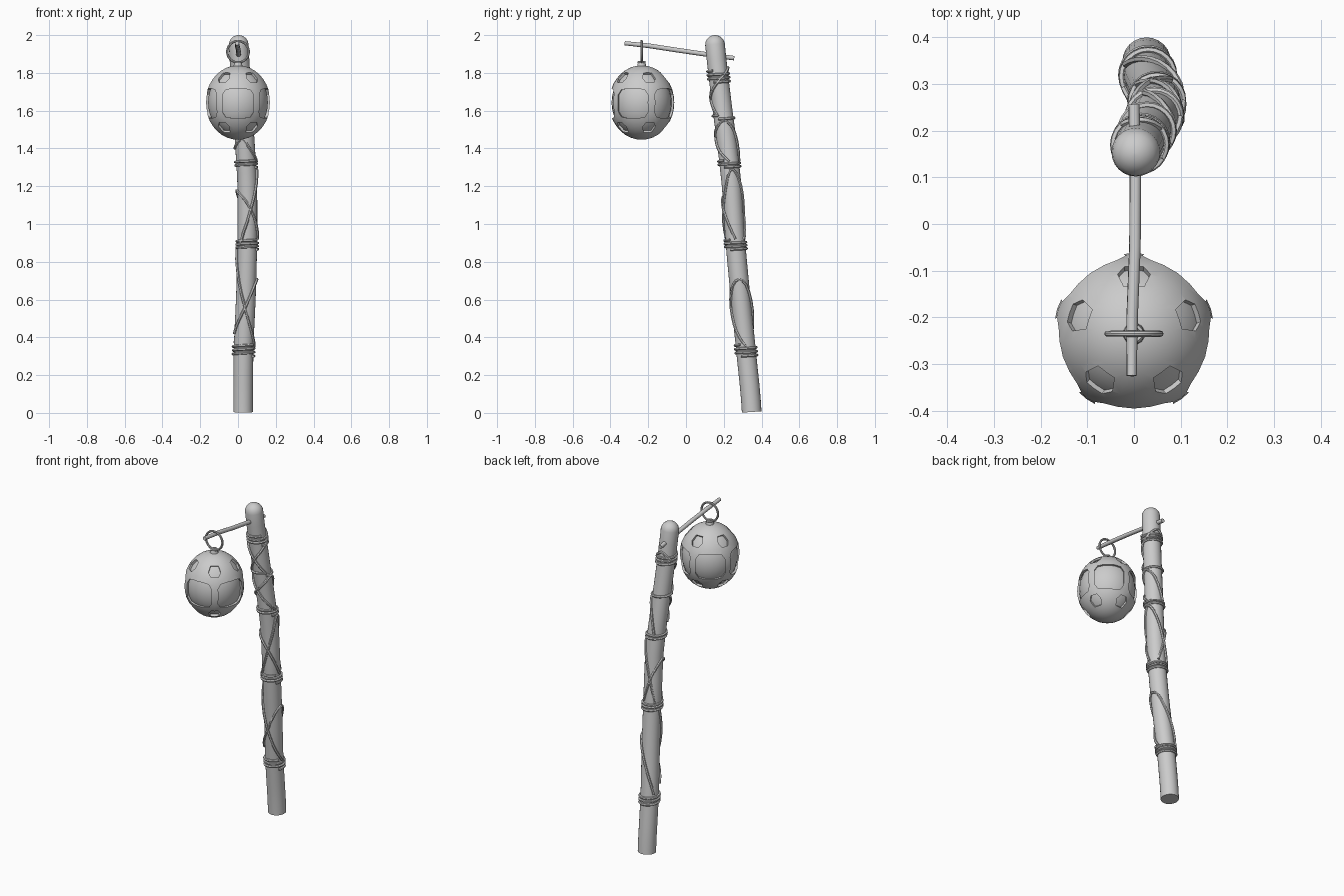
import bpy, bmesh
from math import sin, cos, pi, radians
from mathutils import Vector, Matrix

if "Cube" in bpy.data.objects:
    bpy.data.objects.remove(bpy.data.objects["Cube"])


def finish(name, bm, smooth=True):
    bmesh.ops.recalc_face_normals(bm, faces=bm.faces[:])
    me = bpy.data.meshes.new(name)
    bm.to_mesh(me)
    bm.free()
    ob = bpy.data.objects.new(name, me)
    bpy.context.collection.objects.link(ob)
    if smooth:
        bpy.context.view_layer.objects.active = ob
        ob.select_set(True)
        bpy.ops.object.shade_smooth_by_angle(angle=radians(40))
        ob.select_set(False)
    return ob


def tube(name, pts, radii, sides=12, closed=False):
    """Sweep a circle along points; radii is a number or one per point."""
    pts = [Vector(p) for p in pts]
    n = len(pts)
    if not isinstance(radii, (list, tuple)):
        radii = [radii] * n
    bm = bmesh.new()
    rings, u = [], None
    for i, p in enumerate(pts):
        if closed:
            t = (pts[(i + 1) % n] - pts[i - 1]).normalized()
        else:
            t = (pts[min(i + 1, n - 1)] - pts[max(i - 1, 0)]).normalized()
        if u is None:
            u = t.orthogonal()
        u = (u - t * u.dot(t)).normalized()
        v = t.cross(u)
        rings.append([bm.verts.new(p + radii[i] * (u * cos(2 * pi * k / sides) + v * sin(2 * pi * k / sides)))
                      for k in range(sides)])
    for i in range(n if closed else n - 1):
        a, b = rings[i], rings[(i + 1) % n]
        for k in range(sides):
            bm.faces.new((a[k], a[(k + 1) % sides], b[(k + 1) % sides], b[k]))
    if not closed:
        bm.faces.new(rings[0])
        bm.faces.new(rings[-1])
    return finish(name, bm)


# Centre line of the leaning pole: (z, x, y)
AXIS = [(0.0, .027, .348), (.35, .030, .316), (.62, .042, .288), (.9, .049, .262), (1.2, .049, .242),
        (1.4, .038, .220), (1.6, .025, .194), (1.8, .012, .170), (2.0, .002, .150)]


def axis(z):
    for i in range(len(AXIS) - 1):
        if z <= AXIS[i + 1][0] or i == len(AXIS) - 2:
            break
    p = [AXIS[max(0, min(len(AXIS) - 1, j))] for j in (i - 1, i, i + 1, i + 2)]
    t = (z - p[1][0]) / (p[2][0] - p[1][0])
    c = [p[1][k] + .5 * t * (p[2][k] - p[0][k] + t * (2 * p[0][k] - 5 * p[1][k] + 4 * p[2][k] - p[3][k]
         + t * (3 * (p[1][k] - p[2][k]) + p[3][k] - p[0][k]))) for k in (1, 2)]
    return Vector((c[0], c[1], z))


# Pole with rounded top
R = .052
zs = [.005 + i * (1.945 / 26) for i in range(27)]
rad = [R] * 27
for a in (20, 40, 60, 75, 87):
    zs.append(1.95 + .05 * sin(radians(a)))
    rad.append(R * cos(radians(a)))
tube("pole", [axis(z) for z in zs], rad, 24)


def rope(name, keys):
    """Rope hugging the pole, keys are (degrees, z)."""
    pts = []
    for (a0, z0), (a1, z1) in zip(keys, keys[1:]):
        n = max(2, int(abs(a1 - a0) / 15))
        for i in range(n):
            f = i / n
            pts.append((a0 + (a1 - a0) * f, z0 + (z1 - z0) * f))
    pts.append(keys[-1])
    for _ in range(2):
        pts = [pts[0]] + [(pts[i][0], (pts[i-1][1] + 2 * pts[i][1] + pts[i+1][1]) / 4)
                          for i in range(1, len(pts) - 1)] + [pts[-1]]
    return tube(name, [axis(z) + (R + .004) * Vector((cos(radians(a)), sin(radians(a)), 0)) for a, z in pts], .0075, 6)


# Tight rope bands
for i, (z0, z1, turns) in enumerate([(.30, .36, 3), (.865, .915, 3), (1.30, 1.335, 2), (1.555, 1.575, 1), (1.75, 1.81, 3)]):
    rope(f"rope_band_{i}", [(-30, z0), (-30 + 360 * turns, z1)])

# Diagonal rope strands and loops between the bands
STRANDS = [
    [(0, .35), (-45, .42), (-90, .55), (-150, .74), (-190, .88)],
    [(-160, .42), (-90, .56), (-40, .68), (0, .72), (40, .69), (90, .55), (150, .37)],
    [(-130, .90), (-90, 1.02), (-45, 1.16), (0, 1.31), (45, 1.26), (90, 1.12), (140, .90)],
    [(0, .92), (-50, 1.04), (-100, 1.13), (-180, 1.19), (-240, 1.10), (-300, .92)],
    [(0, 1.33), (-60, 1.39), (-110, 1.47), (-180, 1.56)],
    [(-170, 1.40), (-100, 1.46), (0, 1.56), (60, 1.50), (110, 1.33)],
    [(-30, 1.57), (-80, 1.64), (-130, 1.72), (-180, 1.77)],
    [(-150, 1.56), (-90, 1.66), (0, 1.76), (90, 1.84), (150, 1.78)],
]
for i, keys in enumerate(STRANDS):
    rope(f"rope_strand_{i}", keys)

# Crossbar stick
tube("crossbar", [(-.005, -.325, 1.957), (-.004, -.2, 1.944), (.002, -.05, 1.921), (.003, .1, 1.899), (0, .255, 1.878)],
     [.011, .0125, .0125, .0125, .012], 10)

# Hanging ring, neck cap and knot
C = Vector((0, -.235, 1.643))
tube("hanging_ring", [(.057 * cos(a), -.235, 1.912 + .057 * sin(a)) for a in [2 * pi * i / 24 for i in range(24)]],
     .0065, 8, True)
tube("lantern_neck", [(0, -.235, z) for z in (1.82, 1.845, 1.857)], [.025, .023, .019], 12)
tube("ring_knot", [(.016 * cos(a), -.235 + .016 * sin(a), 1.857) for a in [2 * pi * i / 12 for i in range(12)]],
     .006, 6, True)


# Lantern shell with cut windows around a glowing core
def ball(name, r, h):
    bm = bmesh.new()
    bmesh.ops.create_uvsphere(bm, u_segments=30, v_segments=18, radius=1,
                              matrix=Matrix.Translation(C) @ Matrix.Diagonal((r, r, h, 1)))
    return finish(name, bm)


ball("lantern_core", .159, .181)
shell = ball("lantern_shell", .173, .197)

bm = bmesh.new()


def window(direction, outline):
    d = Vector(direction).normalized()
    side = Vector((0, 0, 1)).cross(d).normalized()
    up = d.cross(side)
    near, far = ([bm.verts.new(C + d * s + side * x + up * y) for x, y in outline] for s in (.128, .27))
    n = len(outline)
    bm.faces.new(near)
    bm.faces.new(far)
    for k in range(n):
        bm.faces.new((near[k], near[(k + 1) % n], far[(k + 1) % n], far[k]))


big = [(sx * x, sy * y) for sx, sy, pair in
       ((1, 1, [(.083, .045), (.065, .072), (.03, .078)]), (-1, 1, [(.03, .078), (.065, .072), (.083, .045)]),
        (-1, -1, [(.083, .045), (.065, .072), (.03, .078)]), (1, -1, [(.03, .078), (.065, .072), (.083, .045)]))
       for x, y in pair]
small = [(.035, -.008), (.022, .032), (-.022, .032), (-.035, -.008), (-.02, -.035), (.02, -.035)]
for i in range(5):
    a = radians(-90 + 72 * i)
    window((cos(a), sin(a), -.03), big)
    b = a + radians(36)
    window((.124 * cos(b), .124 * sin(b), .135), small)
    window((.124 * cos(b), .124 * sin(b), -.135), [(x, -y) for x, y in small])
cutter = finish("window_cutter", bm, False)
cutter.hide_render = True
cutter.hide_viewport = False
cutter.display_type = 'WIRE'

sol = shell.modifiers.new("thickness", 'SOLIDIFY')
sol.thickness = .013
sol.offset = -1
cut = shell.modifiers.new("windows", 'BOOLEAN')
cut.operation = 'DIFFERENCE'
cut.solver = 'EXACT'
cut.object = cutter
# Keep thickness and cuts ahead of the smoothing modifier
shell.modifiers.move(shell.modifiers.find("thickness"), 0)
shell.modifiers.move(shell.modifiers.find("windows"), 1)
